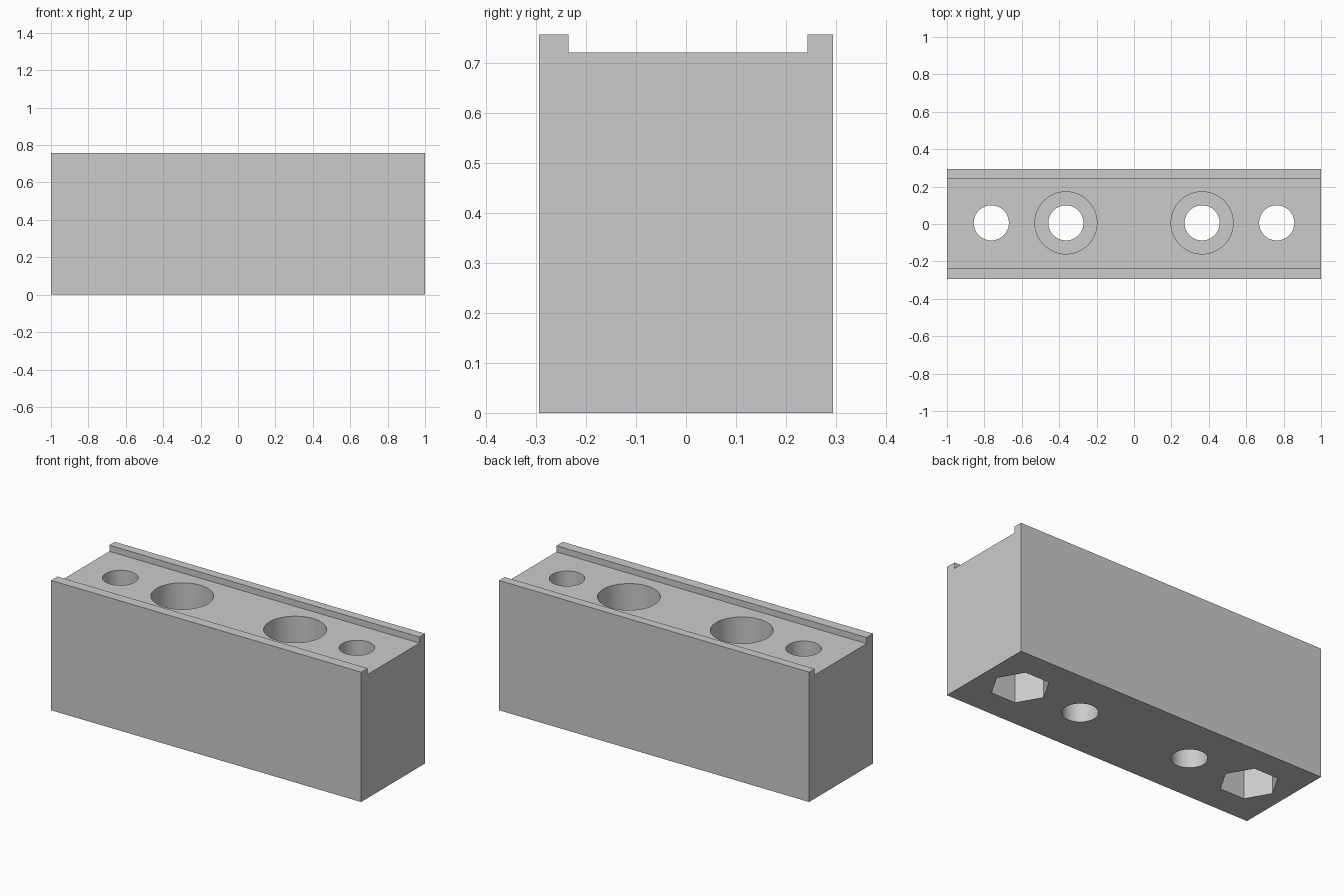
import bpy
import bmesh
import math

default = bpy.data.objects.get("Cube")
if default:
    bpy.data.objects.remove(default, do_unlink=True)

HOLE_Y = 0.006
FLOOR_Z = 0.721

grey = bpy.data.materials.new("light grey plastic")
grey.use_nodes = True
color = (0.6, 0.6, 0.6, 1.0)
grey.diffuse_color = color
grey.node_tree.nodes["Principled BSDF"].inputs["Base Color"].default_value = color

# Block with two low rails: channel profile extruded along x
profile = [(-0.294, 0), (0.294, 0), (0.294, 0.757), (0.243, 0.757),
           (0.243, FLOOR_Z), (-0.235, FLOOR_Z), (-0.235, 0.757), (-0.294, 0.757)]
bm = bmesh.new()
face = bm.faces.new([bm.verts.new((-1, y, z)) for y, z in profile])
end = bmesh.ops.extrude_face_region(bm, geom=[face])["geom"]
bmesh.ops.translate(bm, vec=(2, 0, 0), verts=[v for v in end if isinstance(v, bmesh.types.BMVert)])
bmesh.ops.recalc_face_normals(bm, faces=bm.faces)
mesh = bpy.data.meshes.new("rail_block")
bm.to_mesh(mesh)
bm.free()
mesh.materials.append(grey)
block = bpy.data.objects.new("rail_block", mesh)
bpy.context.collection.objects.link(block)


def cut(name, x, radius, bottom, top, sides=64, turn=0):
    """Subtract an upright prism from the block."""
    bpy.ops.mesh.primitive_cylinder_add(vertices=sides, radius=radius, depth=top - bottom,
                                        location=(x, HOLE_Y, (top + bottom) / 2),
                                        rotation=(0, 0, turn))
    cutter = bpy.context.object
    cutter.name = name
    cutter.data.materials.append(grey)
    mod = block.modifiers.new(name, 'BOOLEAN')
    mod.operation = 'DIFFERENCE'
    mod.solver = 'EXACT'
    mod.object = cutter
    bpy.context.view_layer.objects.active = block
    bpy.ops.object.modifier_apply(modifier=name)
    bpy.data.objects.remove(cutter, do_unlink=True)


for side in (-1, 1):
    # Inner screw holes with a wide recess on top
    cut("inner_hole", side * 0.364, 0.094, -0.1, 0.9)
    cut("screw_recess", side * 0.364, 0.166, 0.36, 0.9)
    # Outer screw holes with a hexagonal nut pocket below, corners pointing along x
    cut("outer_hole", side * 0.763, 0.094, -0.1, 0.9)
    cut("nut_pocket", side * 0.763, 0.156, -0.1, 0.36, 6, math.radians(30))

# Smooth hole walls, sharp edges elsewhere
bpy.ops.object.select_all(action='DESELECT')
block.select_set(True)
bpy.context.view_layer.objects.active = block
bpy.ops.object.shade_smooth_by_angle(angle=math.radians(30))
